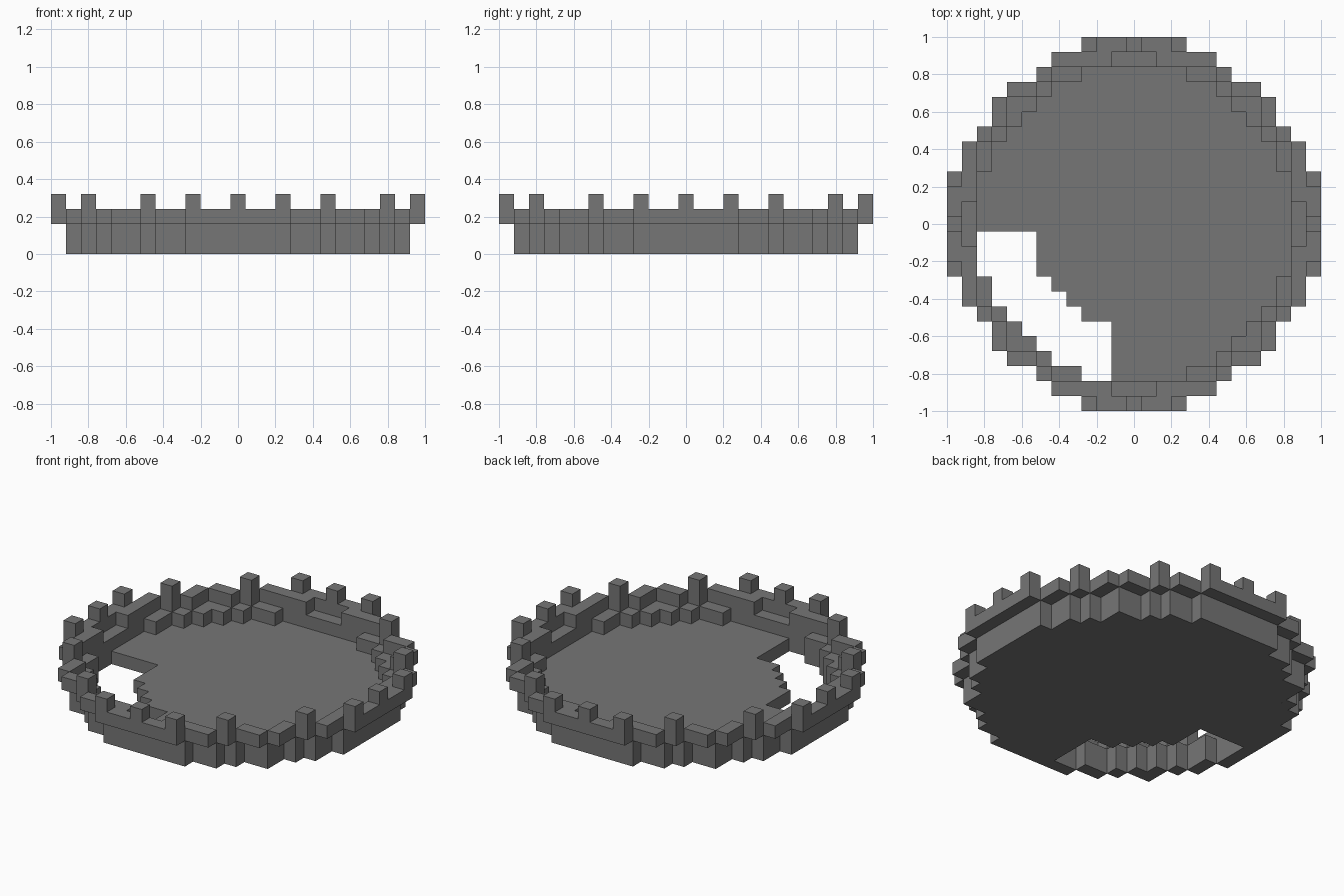
import bpy, bmesh, math

if "Cube" in bpy.data.objects:
    bpy.data.objects.remove(bpy.data.objects["Cube"], do_unlink=True)

S = 0.08  # size of one block

stone = bpy.data.materials.new("grey_stone")
stone.use_nodes = True
GREY = (0.18, 0.18, 0.18, 1)
stone.diffuse_color = GREY
stone.node_tree.nodes["Principled BSDF"].inputs["Base Color"].default_value = GREY


def disc(half_widths):
    """Blocks of a symmetric disc; half_widths[j] is the reach of rows +j and -j."""
    return {(i, s * j) for j, w in enumerate(half_widths)
            for s in (1, -1) for i in range(-w, w + 1)}


def slab(name, cells, z0, z1):
    """Solid of the given blocks between two heights, with flat areas merged."""
    bm = bmesh.new()

    def quad(points):
        bm.faces.new([bm.verts.new((x * S, y * S, z)) for x, y, z in points])

    h = 0.5
    for i, j in sorted(cells):
        ring = [(i - h, j - h), (i + h, j - h), (i + h, j + h), (i - h, j + h)]
        quad([(x, y, z1) for x, y in ring])
        quad([(x, y, z0) for x, y in reversed(ring)])
        for k, (di, dj) in enumerate([(0, -1), (1, 0), (0, 1), (-1, 0)]):
            if (i + di, j + dj) not in cells:
                a, b = ring[k], ring[(k + 1) % 4]
                quad([(*a, z0), (*b, z0), (*b, z1), (*a, z1)])
    bmesh.ops.remove_doubles(bm, verts=bm.verts, dist=0.001)
    bmesh.ops.dissolve_limit(bm, angle_limit=math.radians(1),
                             verts=bm.verts, edges=bm.edges)
    mesh = bpy.data.meshes.new(name)
    bm.to_mesh(mesh)
    bm.free()
    mesh.materials.append(stone)
    obj = bpy.data.objects.new(name, mesh)
    bpy.context.collection.objects.link(obj)
    return obj


# Stepped circles, listed from the middle row outwards
outer = disc([12, 12, 12, 12, 11, 11, 10, 9, 9, 8, 6, 5, 3])
lower = disc([11, 11, 11, 11, 10, 10, 9, 8, 8, 6, 5, 3])
inner = disc([10, 10, 10, 10, 9, 9, 8, 7, 6, 5, 3])

# Broken opening in the floor: row -> last missing block
gap = {-1: -7, -2: -7, -3: -7, -4: -6, -5: -5, -6: -4,
       -7: -2, -8: -2, -9: -2, -10: -2}
floor = {(i, j) for i, j in inner if j not in gap or i > gap[j]}

# Thicker wall blocks beside the middle of each straight side
thick = {c for a in (2, 3) for s in (a, -a) for t in (11, -11)
         for c in ((s, t), (t, s))}

# Battlement blocks, mirrored to all sides
posts = {c for a, b in ((0, 12), (3, 12), (6, 10))
         for s in (a, -a) for t in (b, -b) for c in ((s, t), (t, s))}

slab("floor", floor, 0, S)
slab("lower_wall", lower - inner, 0, 2 * S)
slab("parapet", (outer - lower) | thick, 2 * S, 3 * S)
slab("battlements", posts, 3 * S, 4 * S)
